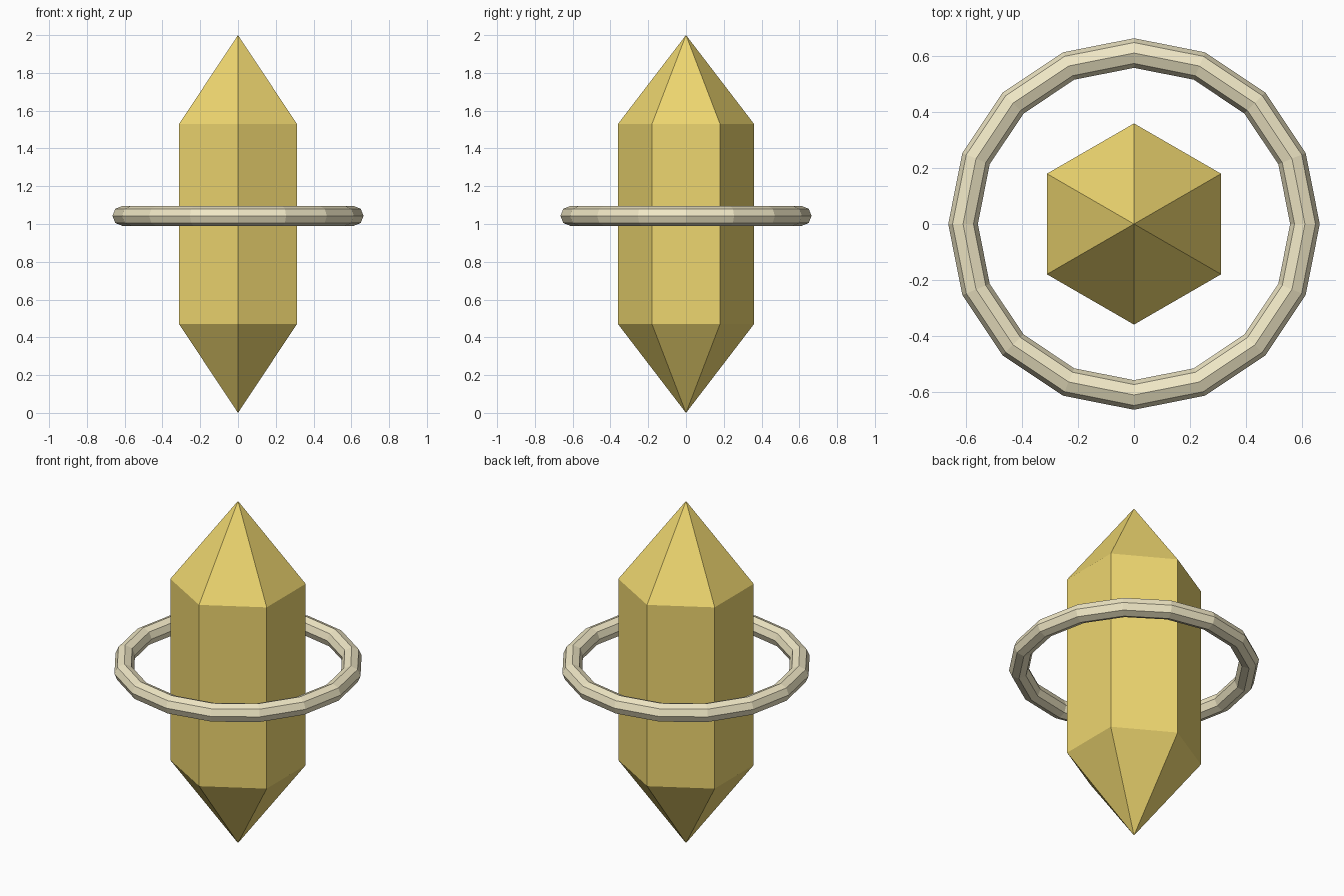
import bpy, bmesh
from math import sin, cos, pi

if "Cube" in bpy.data.objects:
    bpy.data.objects.remove(bpy.data.objects["Cube"])


def paint(obj, name, color):
    mat = bpy.data.materials.new(name)
    mat.diffuse_color = (*color, 1)
    mat.use_nodes = True
    mat.node_tree.nodes["Principled BSDF"].inputs["Base Color"].default_value = mat.diffuse_color
    obj.data.materials.append(mat)


# Crystal: hexagonal prism with a pointed cap at each end
bm = bmesh.new()
SIDES, RADIUS = 6, 0.36


def hex_ring(z):
    return [bm.verts.new((RADIUS * cos(pi / 2 + 2 * pi * i / SIDES),
                          RADIUS * sin(pi / 2 + 2 * pi * i / SIDES), z))
            for i in range(SIDES)]


bottom_tip, top_tip = bm.verts.new((0, 0, 0)), bm.verts.new((0, 0, 2))
lower, upper = hex_ring(0.47), hex_ring(1.53)
for i in range(SIDES):
    j = (i + 1) % SIDES
    bm.faces.new((lower[i], lower[j], upper[j], upper[i]))
    bm.faces.new((upper[i], upper[j], top_tip))
    bm.faces.new((lower[j], lower[i], bottom_tip))
mesh = bpy.data.meshes.new("crystal")
bm.to_mesh(mesh)
bm.free()
crystal = bpy.data.objects.new("crystal", mesh)
bpy.context.collection.objects.link(crystal)
paint(crystal, "gold", (0.85, 0.67, 0.16))

# Floating ring around the middle
bpy.ops.mesh.primitive_torus_add(major_segments=16, minor_segments=8,
                                 major_radius=0.612, minor_radius=0.053,
                                 location=(0, 0, 1.043))
ring = bpy.context.object
ring.name = "floating_ring"
paint(ring, "pale_cream", (0.87, 0.80, 0.56))
